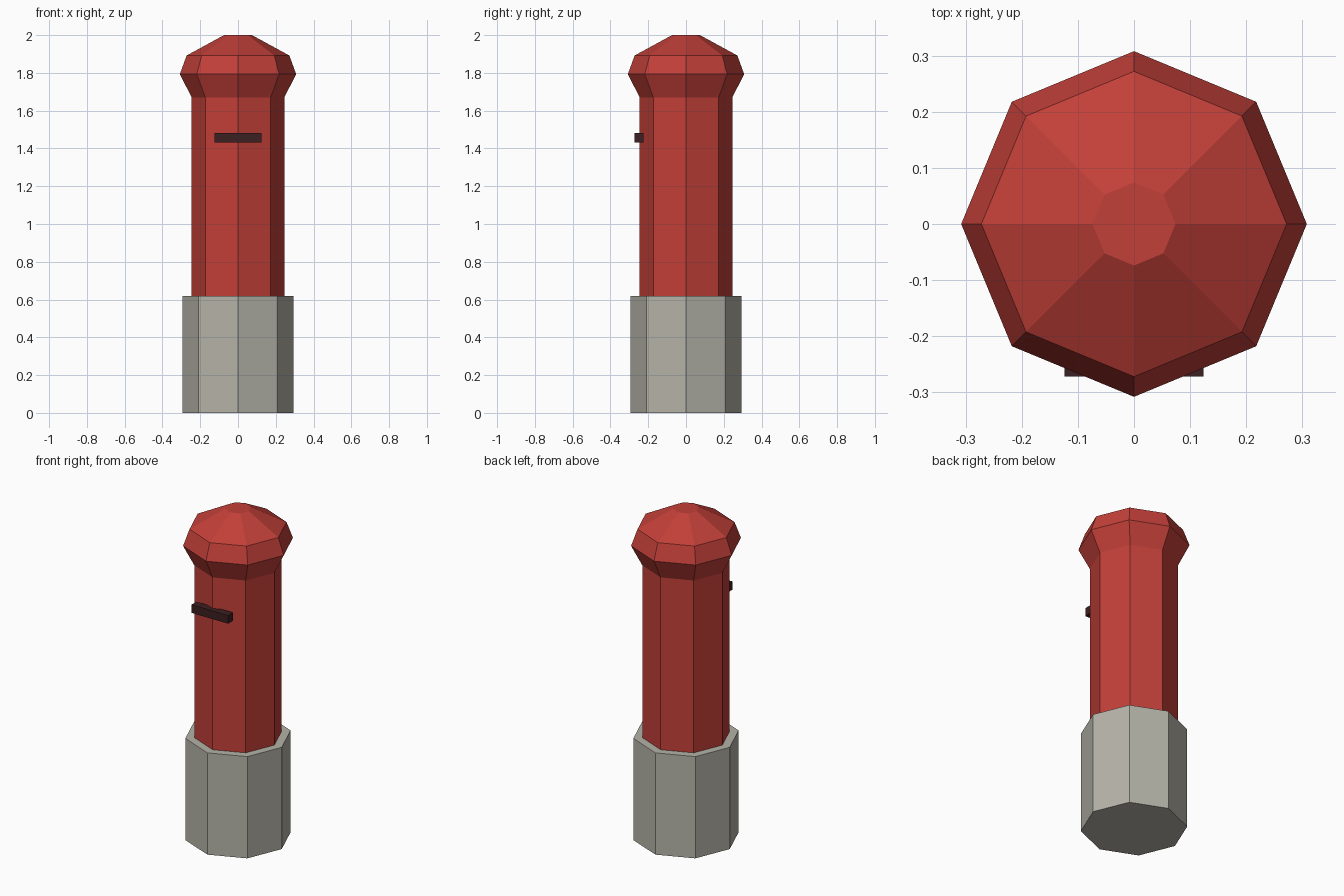
import bpy, bmesh, math

cube = bpy.data.objects.get("Cube")
if cube:
    bpy.data.objects.remove(cube, do_unlink=True)


def material(name, rgb):
    m = bpy.data.materials.new(name)
    m.use_nodes = True
    m.diffuse_color = (*rgb, 1)
    m.node_tree.nodes["Principled BSDF"].inputs["Base Color"].default_value = (*rgb, 1)
    return m


red = material("post red", (0.54, 0.05, 0.04))
stone = material("stone grey", (0.46, 0.45, 0.39))
dark = material("slot dark", (0.045, 0.014, 0.015))


def finish(name, bm, mat):
    bmesh.ops.recalc_face_normals(bm, faces=bm.faces)
    mesh = bpy.data.meshes.new(name)
    bm.to_mesh(mesh)
    bm.free()
    mesh.materials.append(mat)
    ob = bpy.data.objects.new(name, mesh)
    bpy.context.collection.objects.link(ob)
    return ob


def lathe(name, profile, mat, sides=8):
    """Stack octagonal rings of (radius, height) and cap both ends."""
    bm = bmesh.new()
    rings = []
    for r, z in profile:
        angles = [math.tau * i / sides for i in range(sides)]
        rings.append([bm.verts.new((r * math.cos(a), r * math.sin(a), z)) for a in angles])
    for low, high in zip(rings, rings[1:]):
        for i in range(sides):
            j = (i + 1) % sides
            bm.faces.new((low[i], low[j], high[j], high[i]))
    bm.faces.new(rings[0])
    bm.faces.new(rings[-1])
    return finish(name, bm, mat)


def box(name, size, centre, mat):
    bm = bmesh.new()
    bmesh.ops.create_cube(bm, size=1)
    bmesh.ops.scale(bm, vec=size, verts=bm.verts)
    bmesh.ops.translate(bm, vec=centre, verts=bm.verts)
    return finish(name, bm, mat)


# Stone plinth, column and domed cap
lathe("plinth", [(0.295, 0), (0.295, 0.62)], stone)
lathe("column", [(0.245, 0.6), (0.245, 1.69)], red)
lathe("cap", [(0.245, 1.67), (0.308, 1.793), (0.272, 1.892), (0.074, 2.0)], red)

# Letter slot bar on the front edge
box("slot", (0.247, 0.047, 0.05), (0, -0.248, 1.456), dark)
